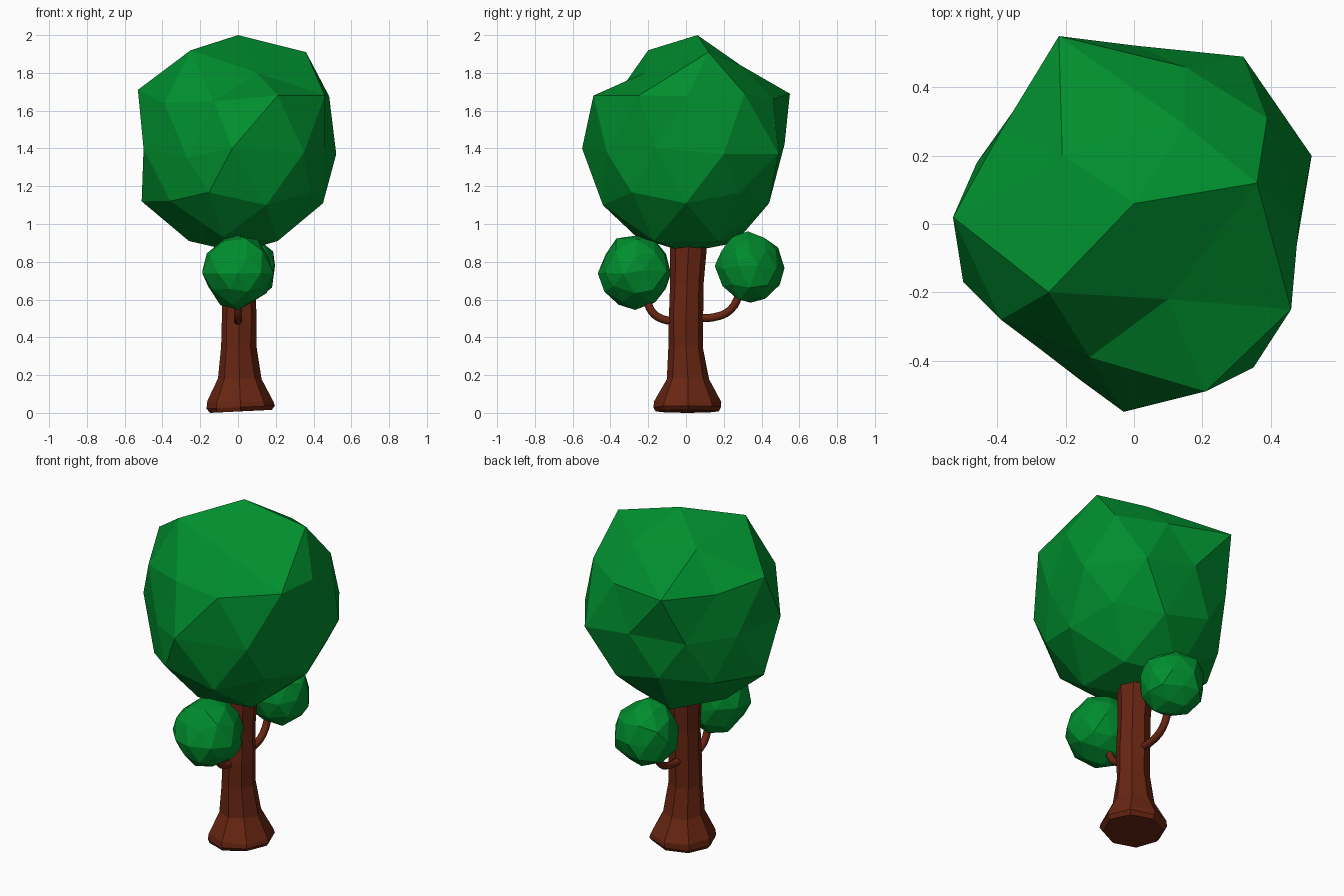
import bpy, bmesh, math, random
from mathutils import Vector

if "Cube" in bpy.data.objects:
    bpy.data.objects.remove(bpy.data.objects["Cube"])

random.seed(4)


def material(name, rgb):
    m = bpy.data.materials.new(name)
    m.diffuse_color = (*rgb, 1)
    m.use_nodes = True
    m.node_tree.nodes["Principled BSDF"].inputs["Base Color"].default_value = m.diffuse_color
    return m


LEAF = material("leaf_green", (0.0, 0.27, 0.027))
BARK = material("bark_brown", (0.138, 0.019, 0.006))


def add_mesh(name, bm, mat):
    bmesh.ops.recalc_face_normals(bm, faces=bm.faces[:])
    me = bpy.data.meshes.new(name)
    bm.to_mesh(me)
    bm.free()
    me.materials.append(mat)
    ob = bpy.data.objects.new(name, me)
    bpy.context.collection.objects.link(ob)
    return ob


def foliage(name, centre, size, jitter, corners=()):
    """Faceted leaf ball; the listed corners pull the nearest vertex to them."""
    bm = bmesh.new()
    bmesh.ops.create_icosphere(bm, subdivisions=2, radius=1)
    c = Vector(centre)
    for v in bm.verts:
        v.co = c + Vector(a * s for a, s in zip(v.co, size))
    free = set(bm.verts)
    for p in map(Vector, corners):
        v = min(free, key=lambda w: (w.co - p).length)
        v.co = p
        free.discard(v)
    for v in bm.verts:
        if v in free:
            v.co += Vector([random.uniform(-jitter, jitter) for _ in range(3)])
    return add_mesh(name, bm, LEAF)


# Main crown
foliage("crown", (0, 0, 1.42), (0.53, 0.53, 0.56), 0.01, [
    (0, .06, 2.0), (.36, .12, 1.91), (-.25, -.2, 1.92), (-.21, .2, 1.86),
    (.15, .29, 1.84), (.1, -.22, 1.80),
    (-.53, .02, 1.71), (-.22, .55, 1.69), (.39, .31, 1.69), (.46, -.25, 1.68),
    (.21, -.49, 1.68), (-.13, -.39, 1.65), (-.39, -.28, 1.64), (.15, .46, 1.66),
    (-.03, -.55, 1.40), (.32, .49, 1.37), (.52, .2, 1.37), (.35, -.42, 1.38),
    (.46, -.16, 1.40), (-.5, -.17, 1.40), (-.27, -.37, 1.35), (-.46, .18, 1.40),
    (-.29, .42, 1.40), (.45, 0, 1.11), (-.51, 0, 1.12), (.15, .44, 1.11),
    (.15, -.44, 1.10), (0, 0, .85), (.21, .17, .91), (.21, -.17, .91),
    (-.08, .26, .90), (-.08, -.26, .93), (-.26, 0, .91)])

# Small side leaf balls
foliage("front_leaf_ball", (0.0, -0.27, 0.748), (0.188, 0.192, 0.195), 0.012)
foliage("back_leaf_ball", (0.02, 0.335, 0.77), (0.178, 0.178, 0.187), 0.012)

# Trunk: eight-sided rings (z, radius, x offset, y offset)
rings = [(0.01, .165, .012, .01), (0.03, .178, .012, .01), (0.06, .172, .012, .01),
         (0.18, .113, .008, .01), (0.35, .09, .004, 0), (0.5, .092, .004, 0),
         (0.68, .086, .004, .005), (0.92, .1, .004, .015)]
bm = bmesh.new()
loops = []
for i, (z, r, ox, oy) in enumerate(rings):
    loop = []
    for k in range(8):
        a = math.radians(45 * k - 90)
        rr = r * random.uniform(0.97, 1.04)
        tilt = 0.008 * math.cos(a) if i < 2 else random.uniform(-.005, .005)
        loop.append(bm.verts.new((ox + rr * math.cos(a), oy + rr * math.sin(a), z + tilt)))
    loops.append(loop)
for lo, hi in zip(loops, loops[1:]):
    for k in range(8):
        n = (k + 1) % 8
        bm.faces.new((lo[k], lo[n], hi[n], hi[k]))
bm.faces.new(loops[0][::-1])
bm.faces.new(loops[-1])
low = min(v.co.z for v in bm.verts)
for v in loops[0]:
    v.co.z -= low
add_mesh("trunk", bm, BARK)


# Curved branches carrying the side leaf balls
def branch(name, pts):
    cu = bpy.data.curves.new(name, 'CURVE')
    cu.dimensions = '3D'
    cu.bevel_depth = 0.021
    cu.bevel_resolution = 2
    cu.use_fill_caps = True
    cu.resolution_u = 4
    sp = cu.splines.new('BEZIER')
    sp.bezier_points.add(len(pts) - 1)
    for bp, p in zip(sp.bezier_points, pts):
        bp.co = p
        bp.handle_left_type = bp.handle_right_type = 'AUTO'
    cu.materials.append(BARK)
    ob = bpy.data.objects.new(name, cu)
    bpy.context.collection.objects.link(ob)


branch("front_branch", [(0, -.04, .485), (0, -.12, .495), (0, -.18, .535), (0, -.215, .63)])
branch("back_branch", [(0, .04, .505), (0, .14, .505), (0, .235, .545), (0, .295, .66)])
